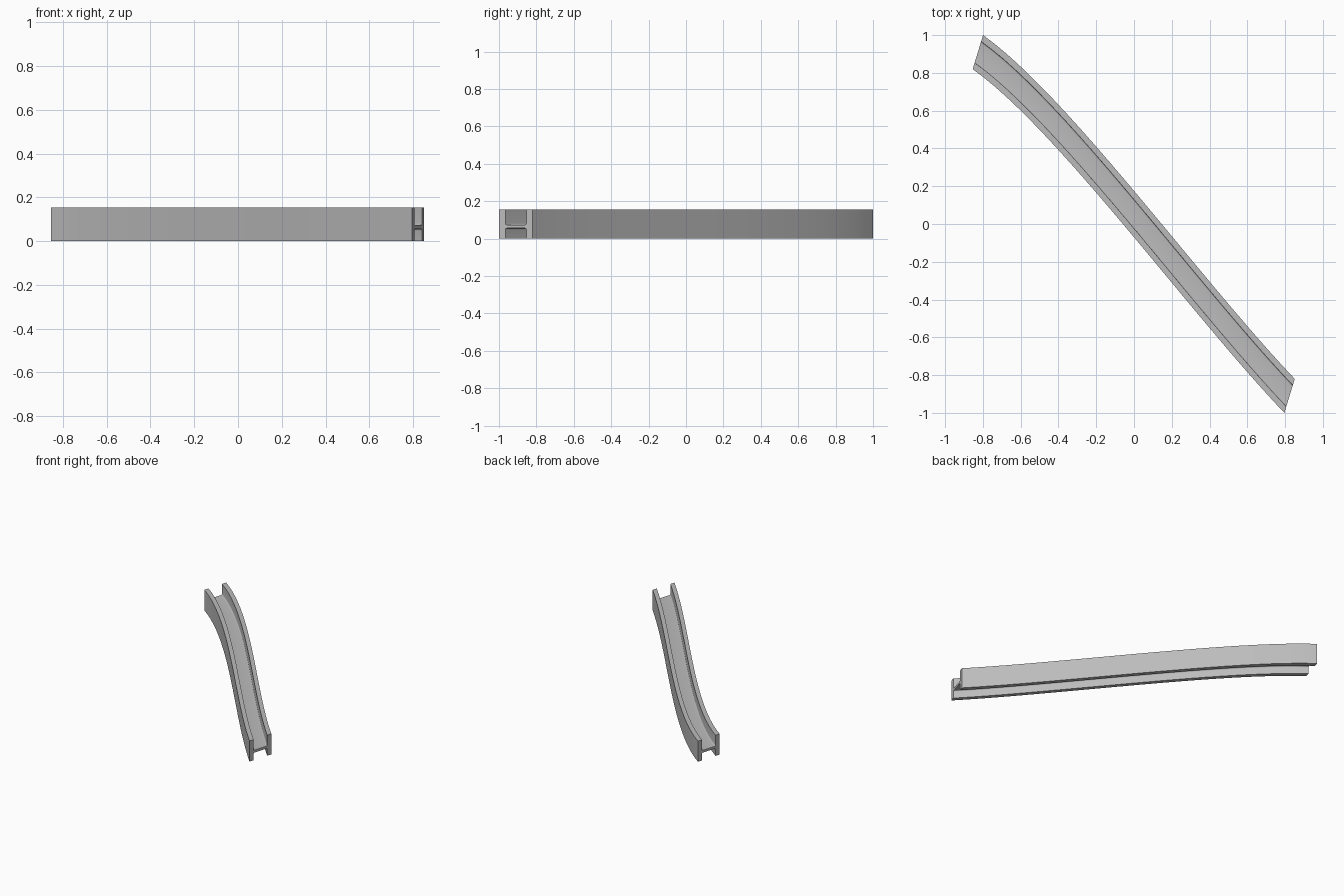
import bpy, bmesh, math
from mathutils import Vector
from mathutils.geometry import interpolate_bezier

cube = bpy.data.objects.get("Cube")
if cube:
    bpy.data.objects.remove(cube, do_unlink=True)

# Steel colour
steel = bpy.data.materials.new("grey_steel")
steel.use_nodes = True
GREY = (0.5, 0.5, 0.5, 1)
steel.diffuse_color = GREY
steel.node_tree.nodes["Principled BSDF"].inputs["Base Color"].default_value = GREY

# Section sizes: u runs across the beam, z is up
HALF, INNER, HEIGHT = 0.09, 0.056, 0.155
WEB_LOW, WEB_HIGH, FILLET = 0.056, 0.074, 0.008
ACROSS = Vector((0.0275, 0.09, 0)) / HALF


def fillet(side, z, up):
    """Rounded corner from the flange face to the web face."""
    cu, cz = side * (INNER - FILLET), z + up * FILLET
    return [(cu + side * FILLET * math.cos(a), cz - up * FILLET * math.sin(a))
            for a in (i * math.pi / 8 for i in range(5))]


# H-shaped section, counter-clockwise from the lower right
section = [(HALF, 0), (HALF, HEIGHT), (INNER, HEIGHT)]
section += fillet(1, WEB_HIGH, 1) + fillet(-1, WEB_HIGH, 1)[::-1]
section += [(-INNER, HEIGHT), (-HALF, HEIGHT), (-HALF, 0), (-INNER, 0)]
section += fillet(-1, WEB_LOW, -1) + fillet(1, WEB_LOW, -1)[::-1]
section += [(INNER, 0)]

# S-shaped path in plan
start, end = Vector((-0.8265, 0.91, 0)), Vector((0.8235, -0.91, 0))
path = interpolate_bezier(start, start + Vector((0.45, -0.32, 0)),
                          end + Vector((-0.5, 0.525, 0)), end, 25)

# Sweep the section along the path without turning it
bm = bmesh.new()
rings = [[bm.verts.new(p + ACROSS * u + Vector((0, 0, z))) for u, z in section]
         for p in path]
for a, b in zip(rings, rings[1:]):
    for i in range(len(section)):
        j = (i + 1) % len(section)
        bm.faces.new((a[i], a[j], b[j], b[i]))
bm.faces.new(rings[0])
bm.faces.new(rings[-1])
bmesh.ops.recalc_face_normals(bm, faces=bm.faces)

mesh = bpy.data.meshes.new("curved_h_beam")
bm.to_mesh(mesh)
bm.free()
mesh.materials.append(steel)
beam = bpy.data.objects.new("curved_h_beam", mesh)
bpy.context.collection.objects.link(beam)
bpy.context.view_layer.objects.active = beam
beam.select_set(True)
bpy.ops.object.shade_smooth_by_angle(angle=math.radians(30))
